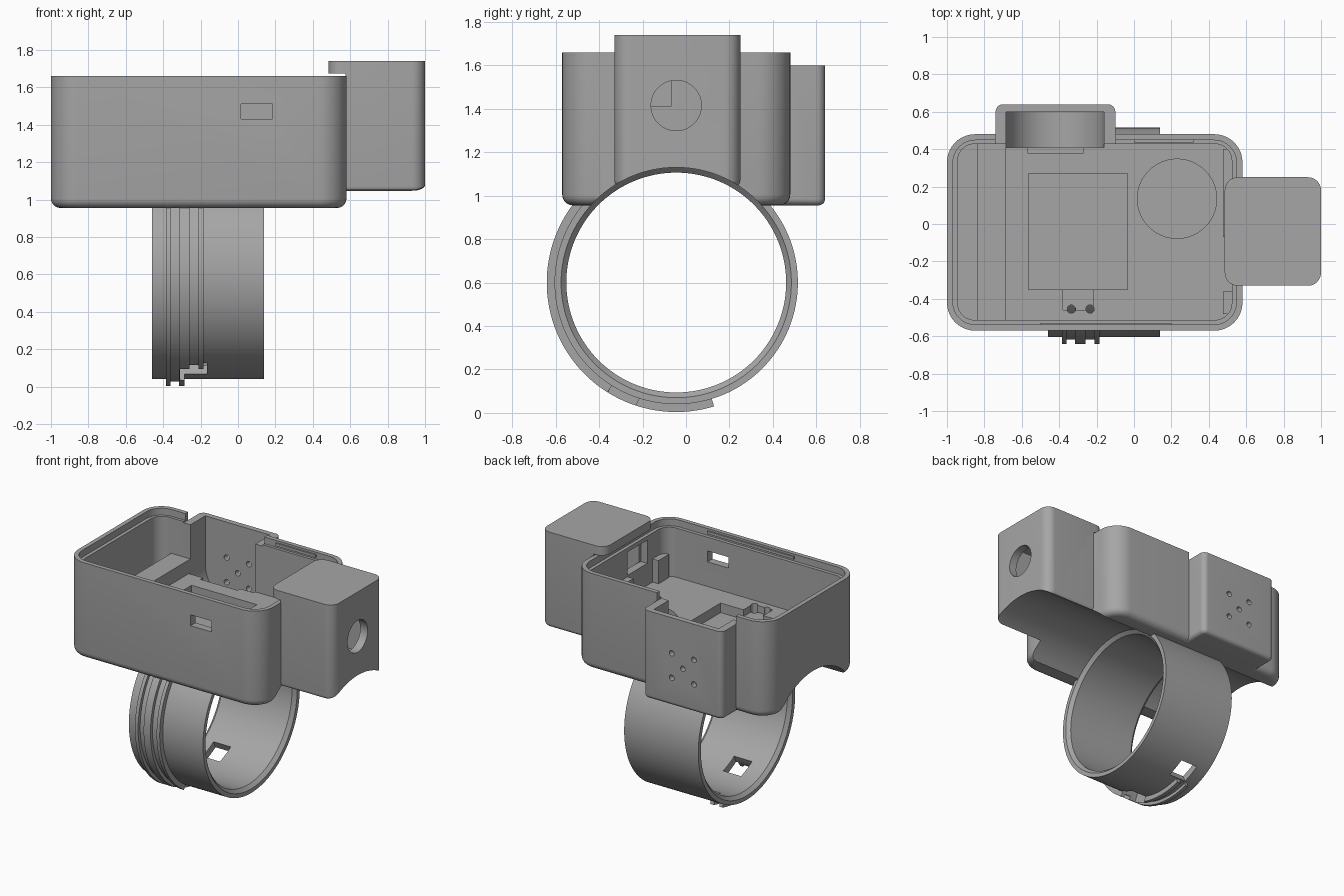
import bpy, bmesh
from math import sin, cos, pi, radians
from mathutils import Matrix, Vector

if "Cube" in bpy.data.objects:
    bpy.data.objects.remove(bpy.data.objects["Cube"])

GREY = bpy.data.materials.new("plain grey")
GREY.use_nodes = True
GREY.diffuse_color = (0.38, 0.38, 0.38, 1)
GREY.node_tree.nodes["Principled BSDF"].inputs["Base Color"].default_value = GREY.diffuse_color

AXIS_Y, AXIS_Z = -0.045, 0.60      # centre of the finger ring


def make(name, bm):
    bmesh.ops.recalc_face_normals(bm, faces=bm.faces)
    me = bpy.data.meshes.new(name)
    bm.to_mesh(me)
    bm.free()
    me.materials.append(GREY)
    ob = bpy.data.objects.new(name, me)
    bpy.context.collection.objects.link(ob)
    return ob


def block(name, x, y, z, corner=0, bottom=0):
    """Box given by ranges, with rounded upright corners and bottom edge."""
    bm = bmesh.new()
    bmesh.ops.create_cube(bm, size=1)
    for v in bm.verts:
        v.co = [r[0] if c < 0 else r[1] for c, r in zip(v.co, (x, y, z))]
    if corner:
        upright = [e for e in bm.edges if abs(e.verts[0].co.z - e.verts[1].co.z) > 1e-4]
        bmesh.ops.bevel(bm, geom=upright, offset=corner, segments=10,
                        profile=0.5, affect='EDGES')
    if bottom:
        low = [e for e in bm.edges if all(v.co.z < z[0] + 1e-4 for v in e.verts)]
        bmesh.ops.bevel(bm, geom=low, offset=bottom, segments=5,
                        profile=0.5, affect='EDGES')
    return make(name, bm)


def rod(name, centre, axis, radius, length, segments=64):
    bm = bmesh.new()
    turn = Vector((0, 0, 1)).rotation_difference(Vector(axis)).to_matrix().to_4x4()
    bmesh.ops.create_cone(bm, cap_ends=True, segments=segments, radius1=radius,
                          radius2=radius, depth=length,
                          matrix=Matrix.Translation(centre) @ turn)
    return make(name, bm)


def sweep(name, profile, start=0, end=360, steps=128):
    """Revolve a closed (x, radius) profile about the ring axis; 0 is straight down."""
    bm = bmesh.new()
    full = end - start >= 360
    rows = []
    for i in range(steps if full else steps + 1):
        t = radians(start + (end - start) * i / steps)
        rows.append([bm.verts.new((x, AXIS_Y + r * sin(t), AXIS_Z - r * cos(t)))
                     for x, r in profile])
    n = len(profile)
    for i in range(steps):
        a, b = rows[i], rows[(i + 1) % len(rows)]
        for j in range(n):
            k = (j + 1) % n
            bm.faces.new((a[j], a[k], b[k], b[j]))
    if not full:
        bm.faces.new(rows[0])
        bm.faces.new(rows[-1])
    return make(name, bm)


def combine(ob, others, operation='DIFFERENCE'):
    """Apply booleans one after another and discard the tools."""
    for other in others:
        mod = ob.modifiers.new("cut", 'BOOLEAN')
        mod.operation, mod.solver, mod.object = operation, 'EXACT', other
        deps = bpy.context.evaluated_depsgraph_get()
        me = bpy.data.meshes.new_from_object(ob.evaluated_get(deps))
        ob.modifiers.clear()
        ob.data = me
        bpy.data.objects.remove(other)


def tunnel():
    return rod("tunnel_cutter", (0, AXIS_Y, AXIS_Z), (1, 0, 0), 0.53, 3, 128)


# Main case with the speaker housing on the back
case = block("case", (-1, 0.58), (-0.57, 0.48), (0.955, 1.66), 0.15, 0.05)
combine(case, [block("speaker_housing", (-0.74, -0.1), (0.3, 0.64), (0.955, 1.6), 0.04, 0.03)],
        'UNION')

SPEAKER_X, SPEAKER_Z = -0.4225, 1.25
cutters = [
    # stepped lip and inner cavity
    block("lip", (-0.968, 0.548), (-0.538, 0.448), (1.61, 1.8), 0.12),
    block("cavity", (-0.943, 0.523), (-0.513, 0.428), (1.25, 1.8), 0.09),
    # speaker pocket, open at the top
    block("rim_gap", (-0.74, -0.1), (0.40, 0.8), (1.6, 1.8)),
    block("pocket", (-0.685, -0.16), (0.41, 0.6), (SPEAKER_Z, 1.8)),
    rod("pocket_base", (SPEAKER_X, 0.505, SPEAKER_Z), (0, 1, 0), 0.2625, 0.19),
    block("pocket_step", (-0.57, -0.27), (0.38, 0.45), (1.19, 1.5)),
    # floor recesses
    block("screen_recess", (-0.565, -0.035), (-0.35, 0.27), (1.18, 1.5)),
    rod("round_recess", (0.23, 0.135, 1.33), (0, 0, 1), 0.212, 0.3),
    block("wire_recess", (-0.38, -0.22), (-0.46, -0.34), (1.2, 1.5)),
    # front port and opening towards the side housing
    block("front_port", (0.015, 0.185), (-0.7, -0.45), (1.43, 1.51)),
    block("side_opening", (0.4, 0.7), (-0.3, -0.07), (1.41, 1.58)),
    tunnel(),
]
cutters += [rod("wire_hole", (x, -0.455, 1.2), (0, 0, 1), 0.022, 0.7, 20)
            for x in (-0.335, -0.235)]
cutters += [rod("sound_hole", (SPEAKER_X + dx, 0.6, SPEAKER_Z + dz), (0, 1, 0), 0.02, 0.2, 20)
            for dx, dz in ((0, 0), (-0.09, -0.09), (-0.09, 0.09), (0.09, -0.09), (0.09, 0.09))]
combine(case, cutters)

# Raised parts inside the case
inner = [
    block("floor_step", (-0.84, -0.685), (-0.52, 0.435), (1.24, 1.35)),
    block("long_wall_rib", (0.475, 0.53), (-0.07, 0.40), (1.24, 1.4)),
    block("short_wall_rib", (0.475, 0.53), (-0.48, -0.36), (1.24, 1.42)),
    block("front_snap_rib", (-0.5, 0.2), (-0.542, -0.528), (1.625, 1.645)),
    block("back_snap_rib", (0.0, 0.32), (0.436, 0.452), (1.625, 1.645)),
]

# Side housing with a cap that reaches over the case rim
side = block("side_housing", (0.485, 1), (-0.33, 0.25), (1.04, 1.74), 0.07, 0.03)
combine(side, [
    block("under_cap", (0.3, 0.575), (-0.5, 0.5), (0.9, 1.675)),
    block("side_cavity", (0.55, 0.94), (-0.28, 0.2), (1.17, 1.67)),
    rod("round_window", (1, AXIS_Y, 1.415), (1, 0, 0), 0.116, 0.2),
    tunnel(),
])

# Finger ring with chamfered inner lips
x0, x1 = -0.46, 0.14
ring = sweep("finger_ring", [(x0, 0.53), (x0, 0.56), (x1, 0.56), (x1, 0.53),
                             (x1 - 0.025, 0.506), (x0 + 0.025, 0.506)])


# Grooved guide track around the front and underside of the ring
def track(name, edges, start, end):
    profile = [(edges[0], 0.55)]
    for i, x in enumerate(edges):
        high, low = (x, 0.596), (x, 0.572)
        profile += [low, high] if i % 2 == 0 else [high, low]
    return sweep(name, profile + [(edges[-1], 0.55)], start, end, 72)


long_track = track("long_guide_track", [-0.385, -0.36, -0.315, -0.286], -140, 17)
short_track = track("short_guide_track", [-0.286, -0.26, -0.21, -0.185], -140, -32)


def window(x, angle):
    ob = block("window_cutter", x, (-0.07, 0.07), (-0.68, -0.4))
    ob.data.transform(Matrix.Translation((0, AXIS_Y, AXIS_Z)) @ Matrix.Rotation(radians(angle), 4, 'X'))
    return ob


combine(ring, [window((-0.31, -0.165), -25), window((-0.36, -0.22), 25)])
combine(long_track, [window((-0.31, -0.165), -25)])

# Smooth shading with crisp edges
for ob in [case, side, ring, long_track, short_track] + inner:
    bpy.ops.object.select_all(action='DESELECT')
    ob.select_set(True)
    bpy.context.view_layer.objects.active = ob
    bpy.ops.object.shade_smooth_by_angle(angle=radians(30))
